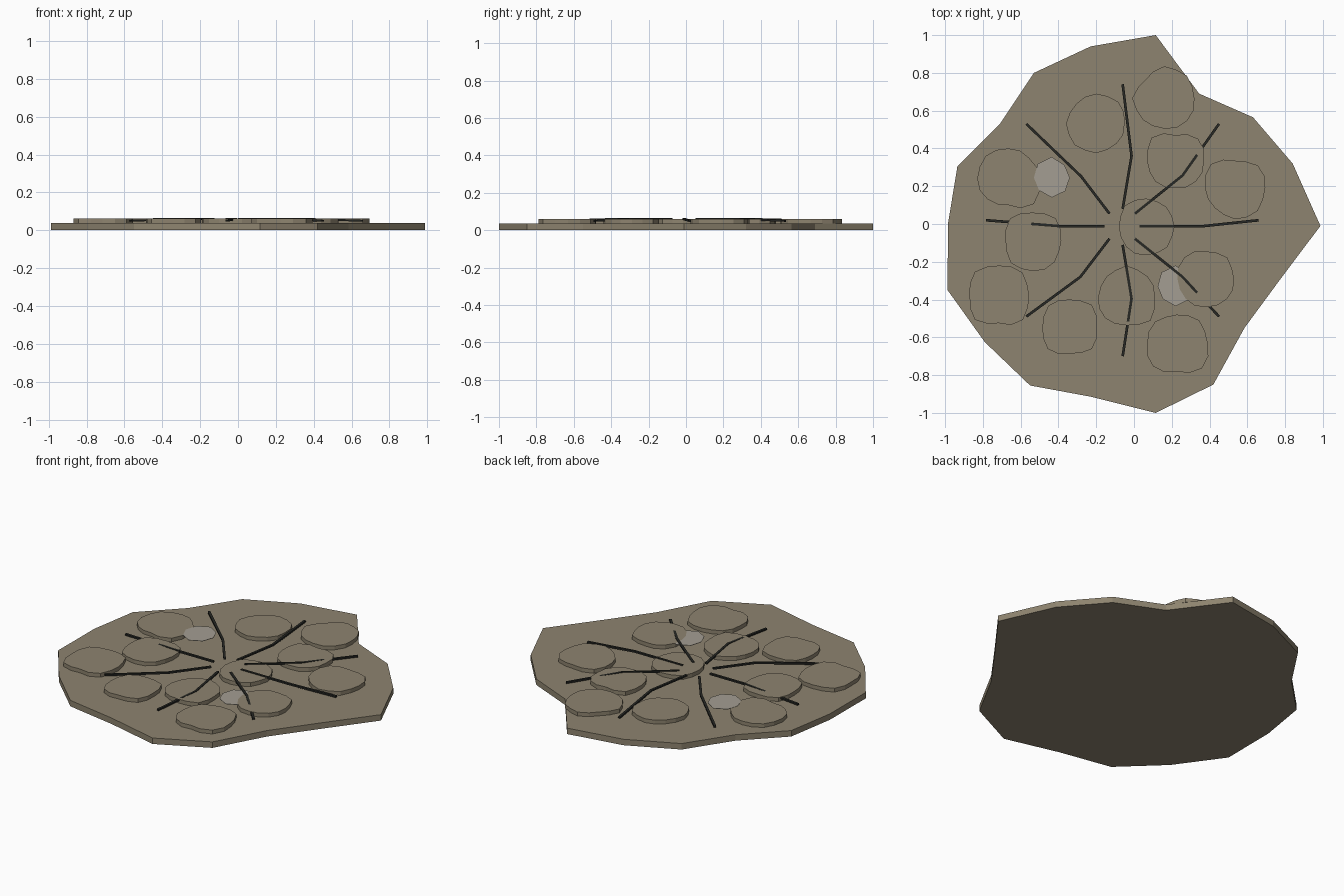
import bpy, bmesh, math, random
from mathutils import Vector

random.seed(4)


def material(name, rgb):
    m = bpy.data.materials.new(name)
    m.diffuse_color = (*rgb, 1)
    return m


STONE = material("stone", (0.27, 0.23, 0.16))
ASH = material("ash", (0.37, 0.34, 0.29))
DARK = material("dark", (0.02, 0.021, 0.018))


def finish(name, bm, mat):
    bmesh.ops.recalc_face_normals(bm, faces=bm.faces)
    me = bpy.data.meshes.new(name)
    bm.to_mesh(me)
    bm.free()
    me.materials.append(mat)
    ob = bpy.data.objects.new(name, me)
    bpy.context.collection.objects.link(ob)
    return ob


def slab(name, outline, z0, z1, mat):
    """Flat outline extruded from z0 to z1."""
    bm = bmesh.new()
    face = bm.faces.new([bm.verts.new((x, y, z0)) for x, y in outline])
    ext = bmesh.ops.extrude_face_region(bm, geom=[face])["geom"]
    for v in ext:
        if isinstance(v, bmesh.types.BMVert):
            v.co.z = z1
    return finish(name, bm, mat)


def ring(cx, cy, radii):
    n = len(radii)
    return [(cx + r * math.cos(math.tau * i / n), cy + r * math.sin(math.tau * i / n))
            for i, r in enumerate(radii)]


# ground slab
slab("ground_slab", [
    (0.115, 1), (0.345, 0.69), (0.63, 0.565), (0.84, 0.32), (0.987, -0.01), (0.78, -0.285),
    (0.585, -0.55), (0.42, -0.85), (0.115, -1), (-0.225, -0.915), (-0.55, -0.855),
    (-0.79, -0.625), (-0.987, -0.35), (-0.985, 0), (-0.935, 0.305), (-0.71, 0.53),
    (-0.53, 0.80), (-0.23, 0.94)], 0, 0.037, STONE)

# raised plates: centre, then radii in hundredths for eight directions from +x
plates = [
    (0.16, 0.665, (16, 17, 17, 14, 17, 16, 16, 17)),
    (-0.20, 0.53, (15, 16.5, 16, 15, 16, 16, 15.5, 15)),
    (0.22, 0.33, (15, 17, 14, 18, 15, 15, 14, 15)),
    (0.535, 0.19, (16, 17, 14.5, 18, 16, 15, 16.5, 17)),
    (-0.665, 0.24, (16, 15.5, 16, 17, 16.5, 15.5, 14, 19)),
    (-0.535, -0.09, (15, 17, 15, 17, 14.5, 16.5, 16, 16)),
    (-0.715, -0.38, (16, 17.5, 16, 18, 15.5, 18, 14.5, 18)),
    (-0.34, -0.545, (14.5, 16.5, 14.5, 16, 14.5, 16.5, 14, 16.5)),
    (-0.04, -0.385, (15, 15.5, 16.5, 15, 15, 16, 15, 18)),
    (0.225, -0.63, (16.5, 17, 15, 16, 15.5, 17.5, 15, 19)),
    (0.38, -0.29, (15, 16, 14.5, 16, 15, 15, 15, 15.5)),
    (0.065, -0.015, (15, 15, 15, 16, 14.5, 15, 15, 15.5)),
]
for i, (cx, cy, rad) in enumerate(plates):
    radii = []
    for k, r in enumerate(rad):
        mid = (r + rad[(k + 1) % 8]) / 2 * random.uniform(0.96, 1.03)
        radii += [r / 100, mid / 100]
    top = 0.0595 if i == 4 else 0.061
    slab(f"plate_{i + 1}", ring(cx, cy, radii), 0.035, top, STONE)

# pale flat patches
for i, (cx, cy) in enumerate([(-0.435, 0.245), (0.22, -0.33)]):
    slab(f"ash_patch_{i + 1}", ring(cx, cy, [0.095, 0.095, 0.11, 0.105, 0.095, 0.095, 0.105, 0.10]),
         0.0585, 0.0605, ASH)

# thin dark cracks radiating from the middle: start, bend, end
cracks = [
    ((0.03, -0.012), (0.36, -0.012), (0.66, 0.02)),
    ((0.005, 0.055), (0.257, 0.257), (0.45, 0.53)),
    ((-0.06, 0.08), (-0.013, 0.36), (-0.06, 0.74)),
    ((-0.13, 0.055), (-0.28, 0.252), (-0.57, 0.53)),
    ((-0.157, -0.012), (-0.385, -0.012), (-0.783, 0.02)),
    ((-0.13, -0.078), (-0.284, -0.28), (-0.57, -0.49)),
    ((-0.06, -0.11), (-0.013, -0.395), (-0.06, -0.70)),
    ((0.005, -0.078), (0.257, -0.28), (0.45, -0.49)),
]
for i, pts in enumerate(cracks):
    bm = bmesh.new()
    rings = []
    for k, (p, z) in enumerate(zip(pts, (0.06, 0.06, 0.05))):
        a, b = Vector(pts[max(k - 1, 0)]), Vector(pts[min(k + 1, 2)])
        d = (b - a).normalized()
        rings.append([bm.verts.new((p[0] - d.y * s * 0.007, p[1] + d.x * s * 0.007, z + t * 0.005))
                      for s, t in ((1, 1), (-1, 1), (-1, -1), (1, -1))])
    for r0, r1 in zip(rings, rings[1:]):
        for j in range(4):
            bm.faces.new((r0[j], r0[(j + 1) % 4], r1[(j + 1) % 4], r1[j]))
    bm.faces.new(rings[0])
    bm.faces.new(rings[-1])
    finish(f"crack_{i + 1}", bm, DARK)
